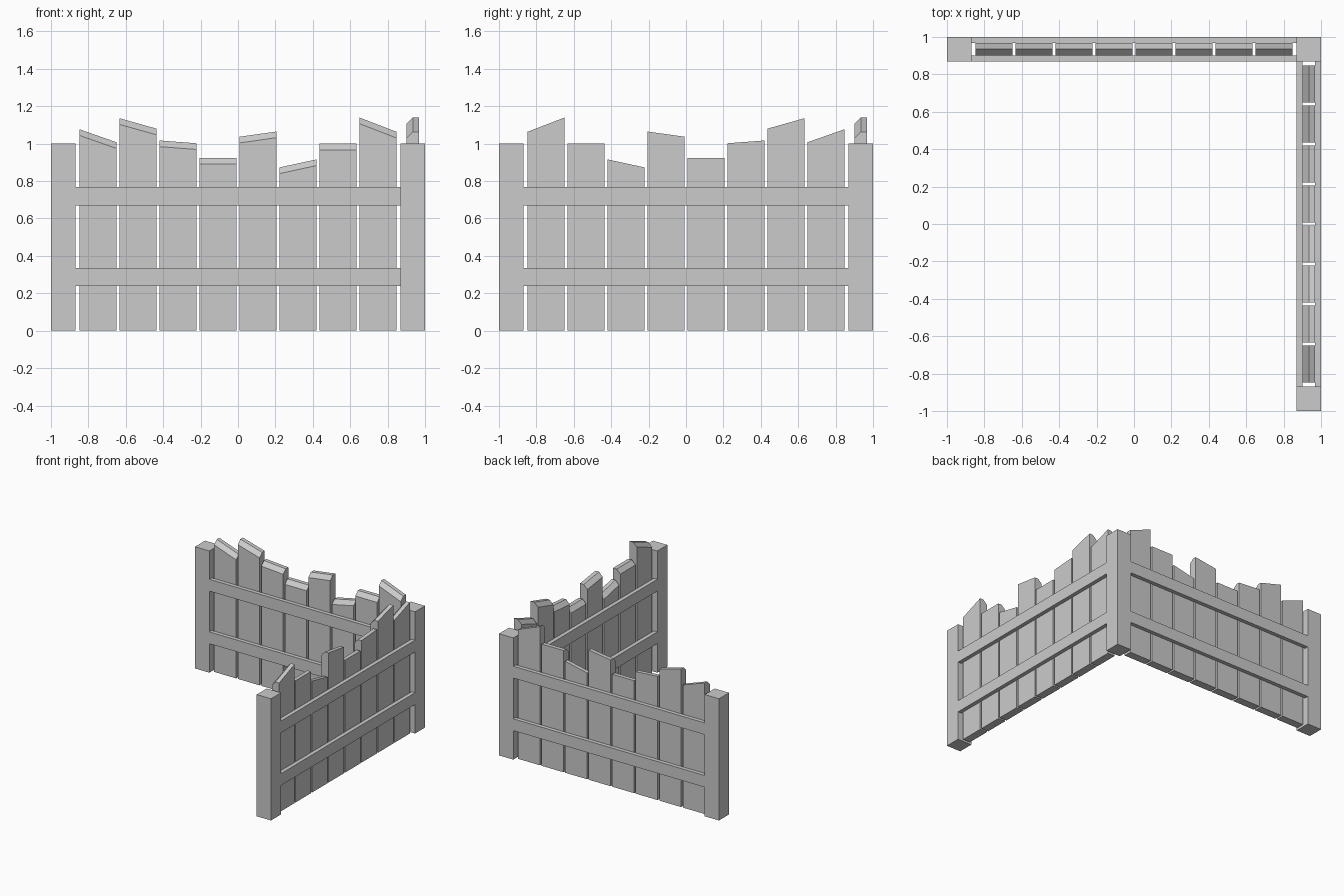
import bpy, bmesh
from mathutils import Matrix

if "Cube" in bpy.data.objects:
    bpy.data.objects.remove(bpy.data.objects["Cube"])

MID, POST = 0.935, 0.13          # fence centre line, post size
HALF = 0.033                     # half plank thickness
WIDTH, PITCH, START = 0.199, 0.2138, -0.848

# plank top heights (start, end) along the run
TOPS = [(1.063, 1.14), (1.0, 1.0), (0.916, 0.873), (1.065, 1.037),
        (0.924, 0.924), (1.002, 1.017), (1.08, 1.136), (1.007, 1.077)]


def make(name, verts, faces, rot):
    me = bpy.data.meshes.new(name)
    me.from_pydata(verts, [], faces)
    me.transform(rot)
    bm = bmesh.new()
    bm.from_mesh(me)
    bmesh.ops.recalc_face_normals(bm, faces=bm.faces)
    bm.to_mesh(me)
    bm.free()
    ob = bpy.data.objects.new(name, me)
    bpy.context.collection.objects.link(ob)


def prism(name, prof_a, ya, prof_b, yb, rot=Matrix()):
    """Join two xz profiles at y = ya and y = yb into a solid."""
    n = len(prof_a)
    verts = [(x, ya, z) for x, z in prof_a] + [(x, yb, z) for x, z in prof_b]
    faces = [(i, (i + 1) % n, n + (i + 1) % n, n + i) for i in range(n)]
    faces += [tuple(range(n))[::-1], tuple(range(n, 2 * n))]
    make(name, verts, faces, rot)


def rect(x0, x1, z0, z1):
    return [(x0, z0), (x1, z0), (x1, z1), (x0, z1)]


def plank_profile(top):
    # inner half of the top is chamfered
    a, b = MID - HALF, MID + HALF
    return [(a, 0), (b, 0), (b, top), (MID, top), (a, top - HALF)]


# posts
for label, x, y in (("left", -MID, MID), ("corner", MID, MID), ("front", MID, -MID)):
    h = POST / 2
    p = rect(x - h, x + h, 0, 1)
    prism(label + "_post", p, y - h, p, y + h)

# two identical fence runs, the back one turned a quarter
for side, angle in (("right", 0), ("back", 1)):
    rot = Matrix(((0, -1, 0, 0), (1, 0, 0, 0), (0, 0, 1, 0), (0, 0, 0, 1))) if angle else Matrix()
    # planks
    for i, (t0, t1) in enumerate(TOPS):
        y = START + i * PITCH
        prism(f"{side}_plank_{i + 1}", plank_profile(t0), y, plank_profile(t1), y + WIDTH, rot)
    # rails on both faces
    for level, z0, z1 in (("lower", 0.238, 0.335), ("upper", 0.67, 0.767)):
        for face, x0, x1 in (("inner", 0.87, MID - HALF), ("outer", MID + HALF, 1.0)):
            p = rect(x0, x1, z0, z1)
            prism(f"{side}_{level}_{face}_rail", p, -0.87, p, 0.87, rot)
